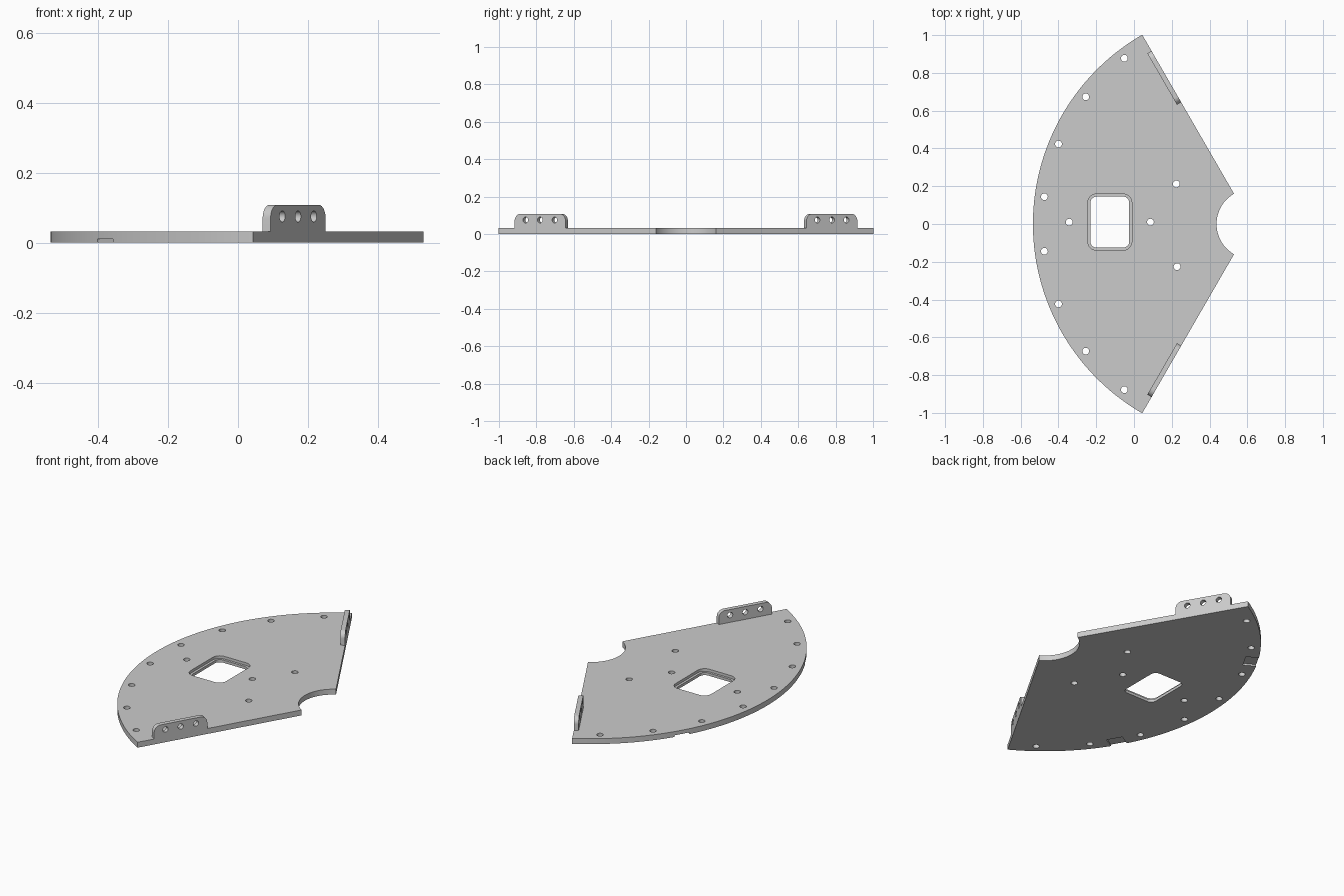
import bpy, bmesh
from math import cos, sin, pi, radians
from mathutils import Matrix, Vector

if "Cube" in bpy.data.objects:
    bpy.data.objects.remove(bpy.data.objects["Cube"])

APEX = 0.622              # x of the point both arcs are centred on
R_OUT, R_IN = 1.157, 0.185
THICK, TAB_TOP, TAB_T = 0.032, 0.108, 0.026

grey = bpy.data.materials.new("plain grey")
grey.use_nodes = True
colour = (0.6, 0.6, 0.6, 1)
grey.diffuse_color = colour
grey.node_tree.nodes["Principled BSDF"].inputs["Base Color"].default_value = colour


def arc(cx, cy, r, a0, a1, n):
    """Points along an arc, angles in degrees."""
    return [(cx + r * cos(radians(a0 + (a1 - a0) * i / n)),
             cy + r * sin(radians(a0 + (a1 - a0) * i / n))) for i in range(n + 1)]


def rounded_rect(cx, cy, w, h, r):
    pts = []
    for k, (sx, sy) in enumerate([(1, 1), (-1, 1), (-1, -1), (1, -1)]):
        pts += arc(cx + sx * (w / 2 - r), cy + sy * (h / 2 - r), r, 90 * k, 90 * k + 90, 8)
    return pts


def circle(cx, cy, r):
    return arc(cx, cy, r, 0, 360, 24)[:-1]


def prism(bm, pts, z0, z1, matrix=Matrix()):
    """Extrude a flat outline from z0 to z1."""
    low = [bm.verts.new(matrix @ Vector((x, y, z0))) for x, y in pts]
    face = bm.faces.new(low)
    up = bmesh.ops.extrude_face_region(bm, geom=[face])["geom"]
    bmesh.ops.translate(bm, vec=matrix.to_3x3() @ Vector((0, 0, z1 - z0)),
                        verts=[v for v in up if isinstance(v, bmesh.types.BMVert)])


def make_object(name, bm):
    bmesh.ops.recalc_face_normals(bm, faces=bm.faces)
    mesh = bpy.data.meshes.new(name)
    bm.to_mesh(mesh)
    bm.free()
    mesh.materials.append(grey)
    obj = bpy.data.objects.new(name, mesh)
    bpy.context.collection.objects.link(obj)
    return obj


def cut(obj, cutters):
    """Subtract the cutters, then remove them."""
    for c in cutters:
        c.hide_render = True
        mod = obj.modifiers.new("cut", "BOOLEAN")
        mod.operation, mod.solver, mod.object = "DIFFERENCE", "EXACT", c
    bpy.context.view_layer.update()
    graph = bpy.context.evaluated_depsgraph_get()
    mesh = bpy.data.meshes.new_from_object(obj.evaluated_get(graph))
    obj.modifiers.clear()
    obj.data = mesh
    for c in cutters:
        bpy.data.objects.remove(c)


def smooth(obj):
    bpy.ops.object.select_all(action="DESELECT")
    obj.select_set(True)
    bpy.context.view_layer.objects.active = obj
    bpy.ops.object.shade_smooth_by_angle(angle=radians(30))


# Fan-shaped base plate
bm = bmesh.new()
prism(bm, arc(APEX, 0, R_OUT, 120, 240, 96) + arc(APEX, 0, R_IN, 240, 120, 32), 0, THICK)
plate = make_object("base_plate", bm)

# Through cuts: window, rim holes and inner holes
through = bmesh.new()
prism(through, rounded_rect(-0.128, 0.01, 0.205, 0.27, 0.032), -0.1, 0.1)
for k in range(8):
    a = radians(180 - 52.5 + 15 * k)
    prism(through, circle(APEX + 1.106 * cos(a), 1.106 * sin(a), 0.018), -0.1, 0.1)
for x, y in [(-0.343, 0.01), (0.087, 0.01), (0.224, 0.212), (0.228, -0.226)]:
    prism(through, circle(x, y, 0.018), -0.1, 0.1)

# Ledge around the window
ledge = bmesh.new()
prism(ledge, rounded_rect(-0.128, 0.01, 0.233, 0.297, 0.045), THICK / 2, 0.1)

# Shallow notches under the rim
notch = bmesh.new()
for a in (150, 210):
    turn = Matrix.Translation((APEX, 0, 0)) @ Matrix.Rotation(radians(a), 4, "Z")
    prism(notch, [(1.085, -0.045), (1.3, -0.045), (1.3, 0.045), (1.085, 0.045)],
          -0.1, 0.01, turn)

cut(plate, [make_object("through_cutter", through), make_object("ledge_cutter", ledge),
            make_object("notch_cutter", notch)])
smooth(plate)

# Upright drilled tabs, flush with the two straight edges
for name, side in (("right_tab", -1), ("left_tab", 1)):
    # local x runs outwards along the edge, local y is up, local z points into the plate
    along = Vector((-0.5, side * sin(pi / 3), 0))
    inward = Vector((-sin(pi / 3), -side * 0.5, 0))
    frame = Matrix((along, Vector((0, 0, 1)), inward)).transposed().to_4x4()
    frame = Matrix.Translation((APEX, 0, 0)) @ frame
    r, d0, d1 = 0.038, 0.744, 1.058
    outline = [(d0, THICK), (d1, THICK)]
    outline += arc(d1 - r, TAB_TOP - r, r, 0, 90, 10)
    outline += arc(d0 + r, TAB_TOP - r, r, 90, 180, 10)
    bm = bmesh.new()
    prism(bm, outline, 0, TAB_T, frame)
    tab = make_object(name, bm)
    holes = bmesh.new()
    for d in (0.811, 0.901, 0.991):
        prism(holes, circle(d, 0.075, 0.016), -0.05, 0.08, frame)
    cut(tab, [make_object("tab_hole_cutter", holes)])
    smooth(tab)
